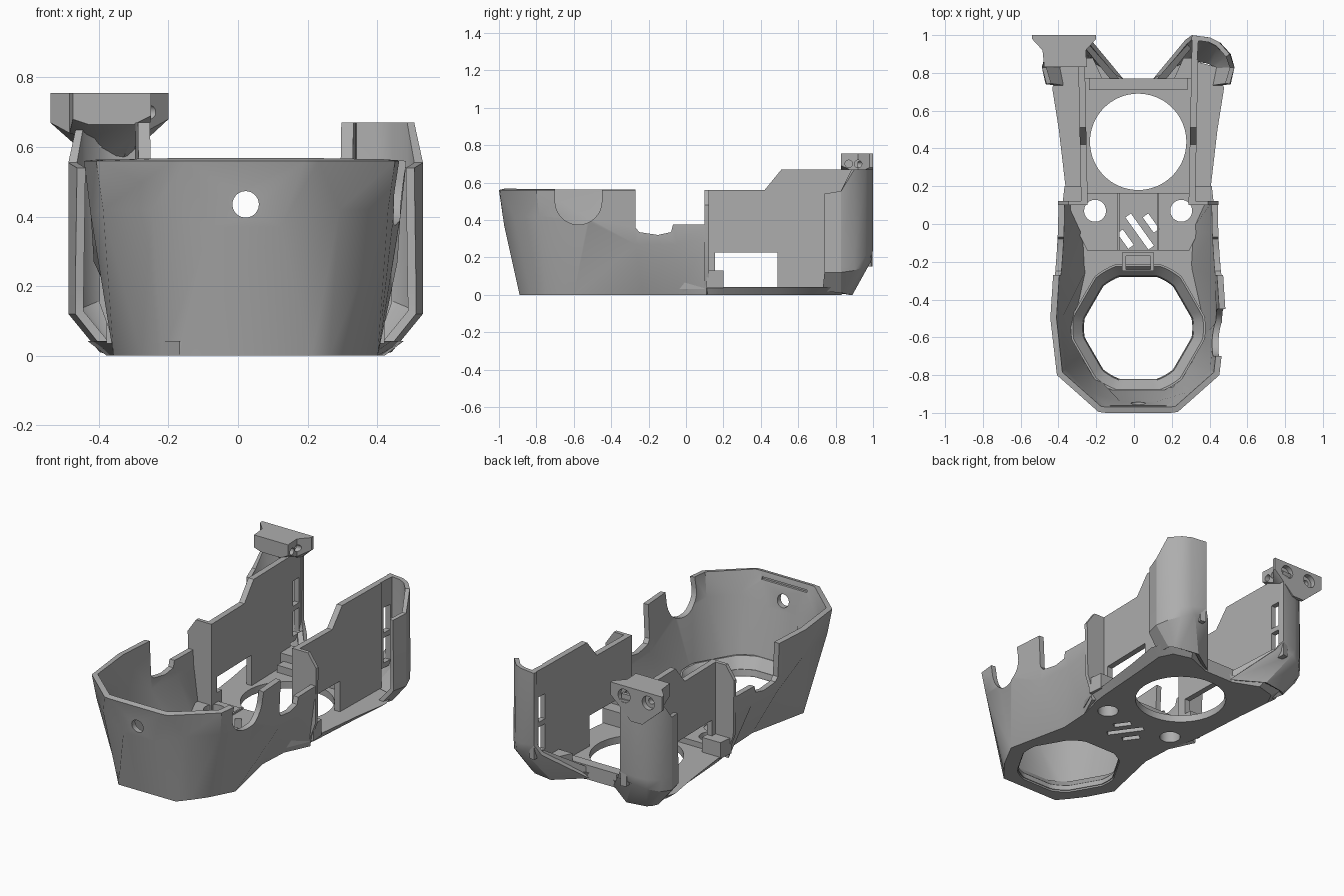
import bpy, bmesh, math
from mathutils import Vector, Matrix

old = bpy.data.objects.get("Cube")
if old:
    bpy.data.objects.remove(old, do_unlink=True)

CX = 0.022  # symmetry plane
grey = bpy.data.materials.new("mid_grey")
grey.use_nodes = True
COLOUR = (0.42, 0.42, 0.42, 1)
grey.diffuse_color = COLOUR
grey.node_tree.nodes["Principled BSDF"].inputs["Base Color"].default_value = COLOUR


def finish(name, bm, recalc=True):
    if recalc:
        bmesh.ops.recalc_face_normals(bm, faces=bm.faces)
    me = bpy.data.meshes.new(name)
    bm.to_mesh(me)
    bm.free()
    me.materials.append(grey)
    ob = bpy.data.objects.new(name, me)
    bpy.context.collection.objects.link(ob)
    return ob


def loft(name, rings, closed=True):
    """Skin between rings of points; closed rings get end caps."""
    bm = bmesh.new()
    vs = [[bm.verts.new(p) for p in r] for r in rings]
    n = len(rings[0])
    for a, b in zip(vs, vs[1:]):
        for i in range(n if closed else n - 1):
            j = (i + 1) % n
            bm.faces.new((a[i], a[j], b[j], b[i]))
    if closed:
        bm.faces.new(vs[0][::-1])
        bm.faces.new(vs[-1])
    return finish(name, bm, closed)


def apply(ob, kind, **settings):
    m = ob.modifiers.new(kind, kind)
    for k, v in settings.items():
        setattr(m, k, v)
    bpy.context.view_layer.objects.active = ob
    bpy.ops.object.modifier_apply(modifier=m.name)


def cut(ob, *cutters):
    for c in cutters:
        c.hide_render = True
        apply(ob, 'BOOLEAN', operation='DIFFERENCE', object=c, solver='EXACT')
        bpy.data.objects.remove(c, do_unlink=True)


def box(name, lo, hi, turn=0):
    bm = bmesh.new()
    bmesh.ops.create_cube(bm, size=1)
    lo, hi = Vector(lo), Vector(hi)
    bmesh.ops.scale(bm, vec=hi - lo, verts=bm.verts)
    bmesh.ops.rotate(bm, matrix=Matrix.Rotation(turn, 3, 'Z'), verts=bm.verts)
    bmesh.ops.translate(bm, vec=(lo + hi) / 2, verts=bm.verts)
    return finish(name, bm)


def rod(name, centre, r, depth, axis='Z', sides=40):
    bm = bmesh.new()
    bmesh.ops.create_cone(bm, segments=sides, radius1=r, radius2=r, depth=depth, cap_ends=True)
    if axis != 'Z':
        bmesh.ops.rotate(bm, matrix=Matrix.Rotation(math.pi / 2, 3, 'Y' if axis == 'X' else 'X'), verts=bm.verts)
    bmesh.ops.translate(bm, vec=centre, verts=bm.verts)
    return finish(name, bm)


def prism(name, outline, z0, z1, s):
    """Plan outline extruded upward on side s."""
    return loft(name, [[(CX + s * x, y, z) for x, y in outline] for z in (z0, z1)])


def both(half, z=None):
    """Mirror a front-to-back half outline into one ring, starting at the right rear."""
    pts = [p if z is None else (*p, z) for p in half]
    return [(CX - x, y, h) for x, y, h in reversed(pts)] + [(CX + x, y, h) for x, y, h in pts]


def hexring(radius, z, n=72):
    """Hexagon with softened corners around the front opening."""
    pts = []
    for i in range(n):
        a = math.tau * i / n
        k = (a + math.pi / 6) % (math.pi / 3) - math.pi / 6
        r = min(radius * 0.866 / math.cos(math.pi / 6 - abs(k)), radius * 0.92)
        pts.append((CX + r * math.cos(a), -0.55 + r * math.sin(a), z))
    return pts


# Front bowl: faceted shell, cut down behind
bottom = [(.19, -.89), (.24, -.83), (.3, -.75), (.38, -.6), (.3, -.23), (.31, -.04), (.38, .11)]
middle = [(.1, -.972, .37), (.27, -.92, .42), (.41, -.785, .42), (.445, -.52, .4),
          (.437, -.27, .27), (.422, -.05, .27), (.42, .11, .3)]
rim = [(.17, -1), (.21, -.995), (.43, -.8), (.465, -.5), (.45, -.27), (.43, -.05), (.425, .11)]
bowl = loft("front_bowl", [both(bottom, 0), both(middle), both(rim, .56)], False)
apply(bowl, 'SOLIDIFY', thickness=.033, offset=-1)
step = [(-.27, .7), (-.27, .36), (-.25, .335), (-.15, .32), (-.08, .335), (-.07, .375), (.2, .375), (.2, .7)]
cut(bowl, loft("rear_step", [[(x, y, z) for y, z in step] for x in (-1, 1)]),
    rod("notch_round", (.5, -.575, .5), .125, .4, 'X'),
    box("notch_top", (.3, -.7, .5), (.7, -.45, .7)),
    rod("front_hole", (CX, -.95, .435), .038, .3, 'Y'),
    box("rim_slot", (CX - .15, -.975, .52), (CX + .15, -.95, .535)))

# Floor plate, with openings
low = bottom[:6] + [(.35, .12), (.36, .2), (.38, .5), (.4, .72), (.36, .8), (.25, .83), (.1, .77)]
top = [(.19, -.895), (.243, -.835), (.3, -.755), (.385, -.6), (.305, -.23), (.32, -.04),
       (.385, .12), (.385, .2), (.42, .5), (.455, .72), (.42, .83), (.27, .87), (.08, .77)]
floor = loft("floor_plate", [both(low, 0), both(top, .042)])
cut(floor, loft("front_cut", [hexring(.318, -.1), hexring(.318, .2)]),
    rod("rear_cut", (CX, .435, 0), .255, .4, sides=96))
collar = loft("opening_collar", [hexring(.36, .01), hexring(.388, .1)])
cut(collar, loft("collar_cut", [hexring(.31, 0), hexring(.318, .04), hexring(.378, .102)]))

# Raised middle deck with slots and fastener holes
deck = [(.27, -.14), (.32, -.04), (.38, .1), (.29, .12), (.27, .165)]
deck_ob = loft("middle_deck", [both(deck, .03), both(deck, .075)])
cut(deck_ob, rod("deck_rear_cut", (CX, .435, 0), .258, .4, sides=96))
for part in (floor, deck_ob):
    for s in (-1, 1):
        cut(part, rod("bolt_hole", (CX + s * .228, .07, 0), .058, .4))
    for x, y, length in ((-.045, -.08, .1), (.03, -.04, .21), (.09, .005, .1)):
        cut(part, box("slot", (x - length / 2, y - .018, -.1), (x + length / 2, y + .018, .2), -.95))
for s in (-1, 1):
    cut(deck_ob, rod("counterbore", (CX + s * .18, -.04, .075), .055, .008))
box("deck_channel_left", (CX + .1, -.14, .07), (CX + .11, .165, .085))
box("deck_channel_right", (CX - .11, -.14, .07), (CX - .1, .165, .085))
block = box("connector_block", (CX - .085, -.25, .04), (CX + .085, -.15, .13))
cut(block, box("connector_gap", (CX - .065, -.24, .07), (CX + .065, -.17, .2)))
box("rear_crossbar", (CX - .26, .71, .035), (CX + .26, .77, .085))

# Rear sides
panel = [(.1, .04), (.1, .56), (.42, .56), (.51, .67), (.87, .67), (.87, .04)]
# Corner column outlines: outer front edge round to the inner edge
col_low = [(.41, .73, .02), (.42, .83, .01), (.4, .855, .005), (.37, .87, 0), (.25, .89, 0), (.08, .77, .01)]
col_mid = [(.49, .74, .12), (.51, .83, .12), (.485, .9, .13), (.43, .955, .15), (.36, .99, .18), (.25, .975, .18)]
col_up = [(.49, .74, .2), (.51, .83, .2), (.49, .9, .2), (.435, .96, .21), (.38, .987, .22), (.285, 1, .24)]
col_top = [(.485, .74, .54), (.51, .83, .555), (.485, .9, .67), (.43, .962, .67), (.38, .987, .67), (.285, 1, .67)]


def sided(pts, s):
    out = [(CX + s * x, y, z) for x, y, z in pts]
    return out if s > 0 else out[::-1]


for s, side in ((1, "left"), (-1, "right")):
    # Thin inner wall, leaning slightly outward to the rear
    rings = []
    for off in (0, .035):
        rings.append([(CX + s * (.265 + off + .02 * y), y, z) for y, z in panel])
    wall = loft(side + "_rear_wall", rings)
    cut(wall, box("window", (-.7, .2, .042), (.7, .49, .225)),
        box("window_step", (-.7, .155, .13), (.7, .25, .225)))
    # Angled slotted panel joining wall and column
    slotted = prism(side + "_slot_panel", [(.282, .86), (.312, .86), (.32, .99), (.287, .998)], .15, .67, s)
    for z in (.18, .36):
        cut(slotted, box("slot", (-.7, .895, z), (.7, .955, z + .15)))
    # Chamfered cross flange at the front end of the wall
    flange = [(.27, .04), (.38, .04), (.42, .15), (.425, .48), (.37, .56), (.27, .56)]
    loft(side + "_flange", [[(CX + s * x, y, z) for x, z in flange] for y in (.1, .122)])
    prism(side + "_side_tab", [(.29, .11), (.4, .11), (.39, .2), (.29, .2)], .035, .13, s)
    # Hollow corner column with tapered foot
    column = loft(side + "_corner_column", [sided(r, s) for r in (col_low, col_mid, col_up, col_top)], False)
    apply(column, 'SOLIDIFY', thickness=.025, offset=-1)
    # Foot ramp ribs beside the rear opening
    foot = [(.1, .77), (.26, .95), (.28, .93), (.15, .77)]
    loft(side + "_foot_rib", [[(CX + s * x, y, z + (y - .77) * .7) for x, y in foot] for z in (.03, .075)])
    prism(side + "_foot_lug", [(.19, .77), (.29, .77), (.29, .88), (.24, .88)], .03, .13, s)

# Mounting bracket on the right column
back = [(-.54, .755), (-.2, .755), (-.2, .68), (-.335, .555), (-.41, .555), (-.54, .67)]
front = [(-.475, .755), (-.25, .755), (-.25, .69), (-.3, .665), (-.43, .665), (-.475, .68)]
bracket = loft("mount_bracket", [[(x, .83, z) for x, z in front],
                                 [(x * 1.02, .92, z - .04 * (z < .7)) for x, z in front],
                                 [(x, .98, z) for x, z in back], [(x, 1, z) for x, z in back]])
for x in (-.45, -.29):
    cut(bracket, rod("screw_recess", (x, 1, .695), .04, .06, 'Y'),
        rod("screw_hole", (x, .96, .695), .018, .08, 'Y'))
for y in (.87, .92):
    cut(bracket, rod("pin_hole", (-.24, y, .7), .02, .1, 'X'))
neck = [(-.45, .93), (-.36, .985), (-.265, .99), (-.265, .97), (-.36, .96), (-.44, .91)]
loft("bracket_neck", [[(x, y, z) for x, y in neck] for z in (.6, .7)])

# Smooth the soft creases, keep the real edges
bpy.ops.object.select_all(action='DESELECT')
for ob in bpy.context.collection.objects:
    if ob.type == 'MESH' and grey.name in ob.data.materials:
        ob.select_set(True)
        bpy.context.view_layer.objects.active = ob
bpy.ops.object.shade_smooth_by_angle(angle=math.radians(30))
